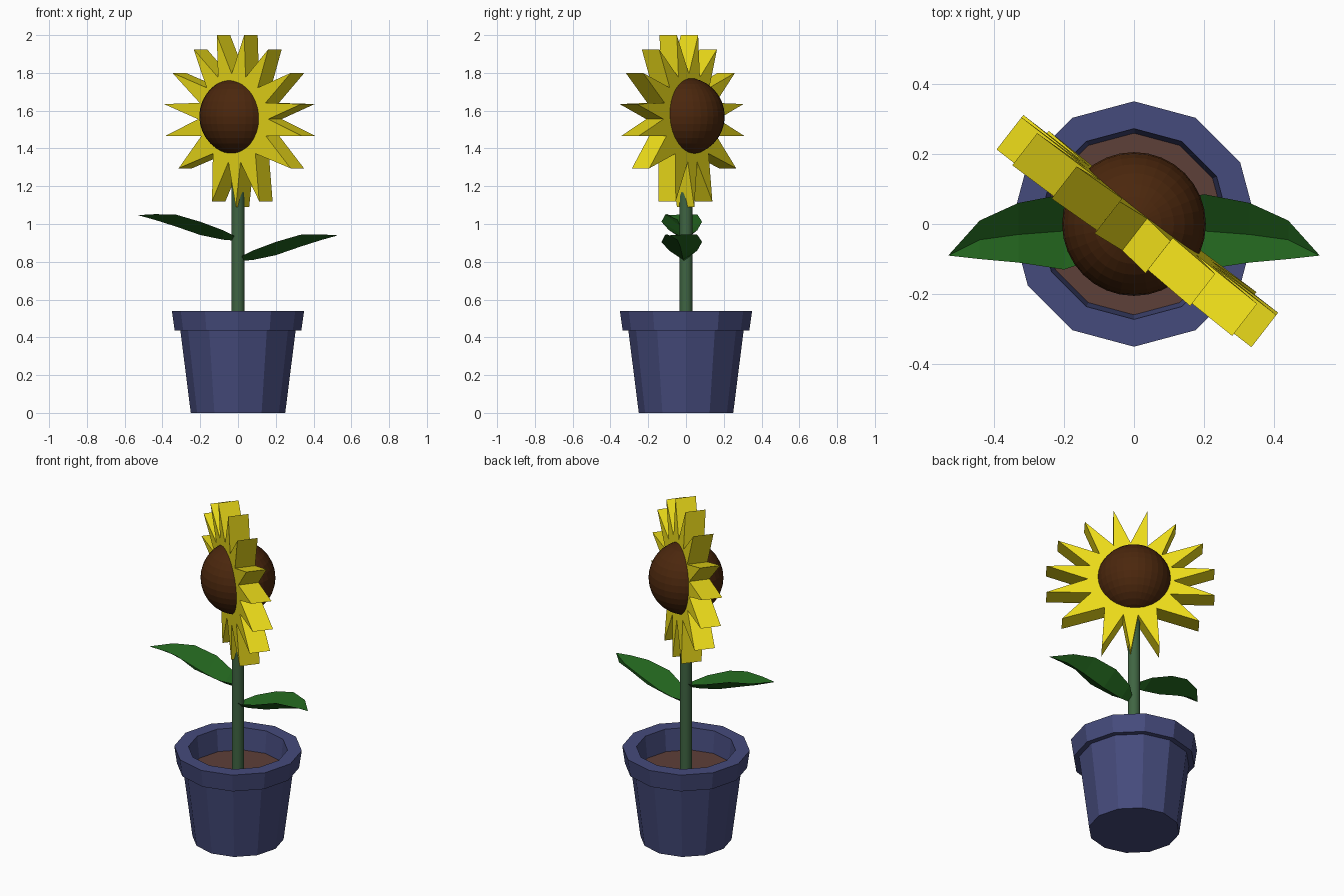
import bpy, bmesh, math
from mathutils import Vector

if "Cube" in bpy.data.objects:
    bpy.data.objects.remove(bpy.data.objects["Cube"])


def material(name, rgb):
    m = bpy.data.materials.new(name)
    m.diffuse_color = (*rgb, 1)
    m.use_nodes = True
    m.node_tree.nodes["Principled BSDF"].inputs["Base Color"].default_value = m.diffuse_color
    return m


def make_object(name, verts, faces, mat):
    mesh = bpy.data.meshes.new(name)
    mesh.from_pydata(verts, [], faces)
    bm = bmesh.new()
    bm.from_mesh(mesh)
    bmesh.ops.remove_doubles(bm, verts=bm.verts, dist=1e-5)
    bmesh.ops.recalc_face_normals(bm, faces=bm.faces)
    bm.to_mesh(mesh)
    bm.free()
    obj = bpy.data.objects.new(name, mesh)
    bpy.context.collection.objects.link(obj)
    mesh.materials.append(mat)
    return obj


def lathe(name, profile, sides, mat):
    """Revolve (radius, z) points; the open ends are capped."""
    verts = [(r * math.cos(2 * math.pi * i / sides), r * math.sin(2 * math.pi * i / sides), z)
             for r, z in profile for i in range(sides)]
    faces = [(k * sides + i, k * sides + (i + 1) % sides,
              (k + 1) * sides + (i + 1) % sides, (k + 1) * sides + i)
             for k in range(len(profile) - 1) for i in range(sides)]
    faces.append(tuple(range(sides)))
    faces.append(tuple((len(profile) - 1) * sides + i for i in range(sides)))
    return make_object(name, verts, faces, mat)


def smooth(obj):
    bpy.ops.object.select_all(action='DESELECT')
    obj.select_set(True)
    bpy.context.view_layer.objects.active = obj
    bpy.ops.object.shade_smooth_by_angle(angle=math.radians(40))


blue = material("pot_blue", (0.06, 0.07, 0.2))
earth = material("soil_brown", (0.11, 0.05, 0.04))
stem_green = material("stem_green", (0.05, 0.13, 0.055))
leaf_green = material("leaf_green", (0.015, 0.12, 0.012))
yellow = material("petal_yellow", (0.85, 0.72, 0.01))
brown = material("seed_brown", (0.07, 0.02, 0.004))

# Twelve-sided pot with a thick rim, and the soil inside
lathe("pot", [(0.25, 0), (0.305, 0.435), (0.335, 0.435), (0.35, 0.54),
              (0.272, 0.54), (0.258, 0.40)], 12, blue)
lathe("soil", [(0.255, 0.38), (0.26, 0.41)], 12, earth)

# Stem
smooth(lathe("stem", [(0.034, 0.39), (0.034, 1.5)], 16, stem_green))

# Seed head
bpy.ops.mesh.primitive_uv_sphere_add(segments=32, ring_count=16, radius=0.205,
                                     location=(0, 0, 1.57))
head = bpy.context.object
head.name = "seed_head"
head.data.materials.append(brown)

# Petals: one half of the star outline (offset, z), mirrored and given thickness
tips = [(0.092, 2.0), (0.25, 1.925), (0.397, 1.80), (0.46, 1.635),
        (0.46, 1.465), (0.375, 1.295), (0.158, 1.12), (0, 1.09)]
centre = Vector((0, 1.56))
half = [Vector((0, 1.795))]
for i, tip in enumerate(tips):
    half.append(Vector(tip))
    if i < len(tips) - 1:
        a = (Vector(tip) - centre).normalized()
        b = (Vector(tips[i + 1]) - centre).normalized()
        half.append(centre + (a + b).normalized() * 0.235)
outline = half + [Vector((-p.x, p.y)) for p in half[-2:0:-1]]
along = Vector((0.79, -0.613, 0))
normal = Vector((0.613, 0.79, 0))
verts = []
for side in (-0.058, 0.058):
    for p in outline:
        lean = -0.01 - 0.05 * (p.y - 1.55)
        verts.append(along * (p.x + 0.02) + normal * (side + lean) + Vector((0, 0, p.y)))
n = len(outline)
faces = [tuple(range(n)), tuple(range(n, 2 * n))]
faces += [(i, (i + 1) % n, n + (i + 1) % n, n + i) for i in range(n)]
make_object("petals", verts, faces, yellow)

# Leaves: folded along the midrib; x, front y, mid y, back y, mid z, edge z
sections = [(0.02, -0.03, -0.01, 0.01, 0.805, 0.83),
            (0.08, -0.09, -0.015, 0.06, 0.81, 0.86),
            (0.20, -0.13, -0.02, 0.085, 0.835, 0.905),
            (0.33, -0.11, -0.03, 0.06, 0.88, 0.943),
            (0.44, -0.10, -0.045, 0.01, 0.915, 0.945),
            (0.53, -0.09, -0.09, -0.09, 0.94, 0.94)]
for name, sx, dz in (("right_leaf", 1, 0), ("left_leaf", -1, 0.107)):
    verts = []
    for x, yf, ym, yb, zm, ze in sections:
        verts += [(sx * x, yf, ze + dz), (sx * x, ym, zm + dz), (sx * x, yb, ze + dz)]
    faces = [(3 * k + j, 3 * k + j + 1, 3 * k + j + 4, 3 * k + j + 3)
             for k in range(len(sections) - 1) for j in (0, 1)]
    make_object(name, verts, faces, leaf_green)
